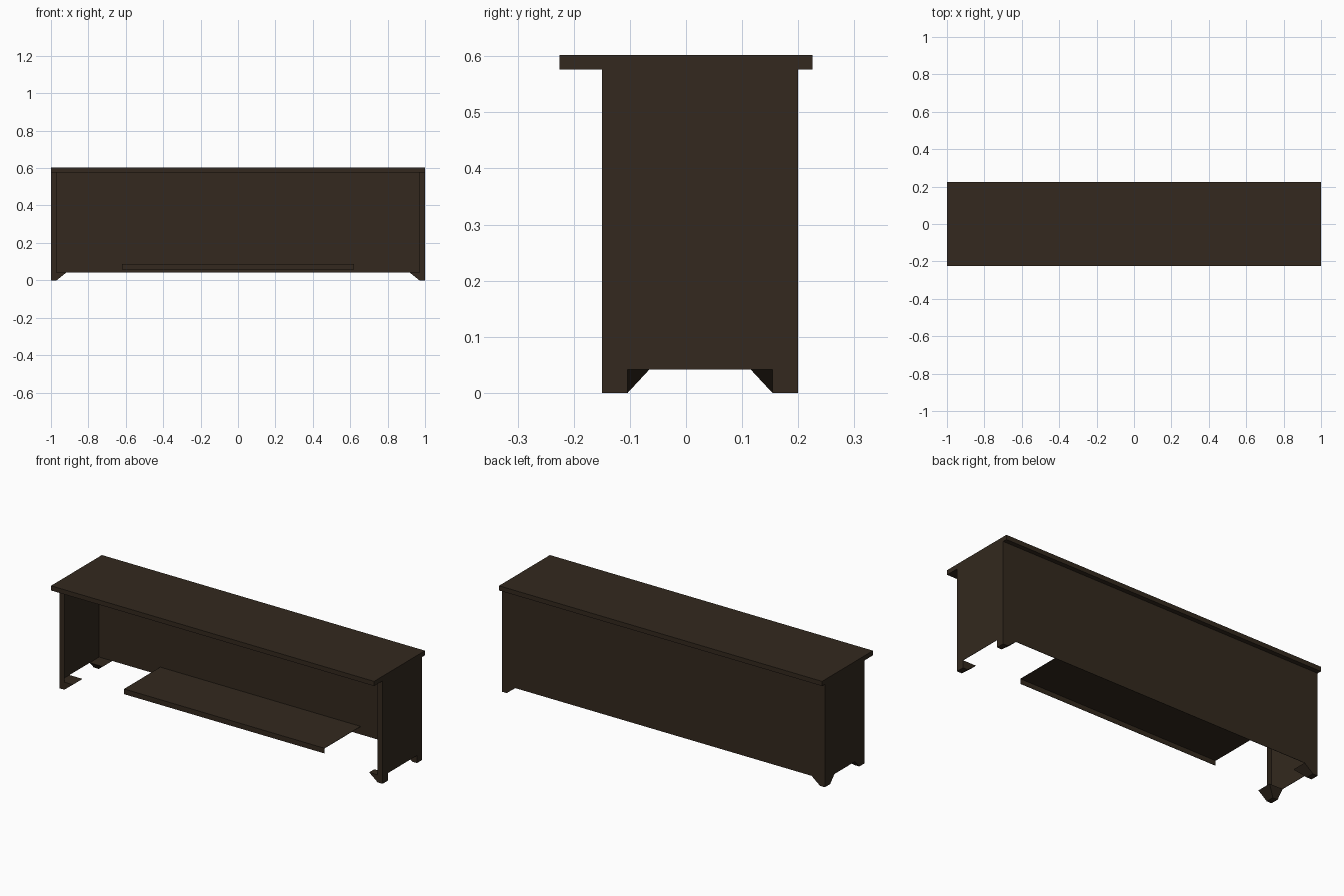
import bpy
import bmesh

if "Cube" in bpy.data.objects:
    bpy.data.objects.remove(bpy.data.objects["Cube"], do_unlink=True)

# Dark stained wood
wood = bpy.data.materials.new("dark_brown_wood")
wood.use_nodes = True
COLOUR = (0.033, 0.022, 0.013, 1)
wood.diffuse_color = COLOUR
wood.node_tree.nodes["Principled BSDF"].inputs["Base Color"].default_value = COLOUR


def tapered_block(name, bottom, top, z0, z1):
    """Solid between two rectangles given as (x0, x1, y0, y1)."""
    bm = bmesh.new()
    rings = []
    for (x0, x1, y0, y1), z in ((bottom, z0), (top, z1)):
        corners = ((x0, y0), (x1, y0), (x1, y1), (x0, y1))
        rings.append([bm.verts.new((x, y, z)) for x, y in corners])
    low, high = rings
    bm.faces.new(low)
    bm.faces.new(high)
    for i in range(4):
        j = (i + 1) % 4
        bm.faces.new((low[i], low[j], high[j], high[i]))
    bmesh.ops.recalc_face_normals(bm, faces=bm.faces)
    mesh = bpy.data.meshes.new(name)
    bm.to_mesh(mesh)
    bm.free()
    mesh.materials.append(wood)
    obj = bpy.data.objects.new(name, mesh)
    bpy.context.collection.objects.link(obj)
    return obj


def box(name, x0, x1, y0, y1, z0, z1):
    return tapered_block(name, (x0, x1, y0, y1), (x0, x1, y0, y1), z0, z1)


FRONT, BACK = -0.15, 0.20      # carcass depth
BASE, UNDER, TOP = 0.042, 0.576, 0.602
STILE = 0.03                   # front edge width
SKIN = 0.002                   # thin panel thickness

# Worktop and thin back panel
box("worktop", -1, 1, -0.225, 0.225, UNDER, TOP)
box("back_panel", -1, 1, BACK - SKIN, BACK, BASE, UNDER)

# Sides with front stiles, and bracket feet: all flare along the front,
# the right pair also flares in depth
for end, label in ((1, "left"), (-1, "right")):
    def span(width):
        return sorted((end, end * (1 - width)))

    box(f"{label}_side_panel", *span(SKIN), FRONT, BACK, BASE, UNDER)
    box(f"{label}_front_stile", *span(STILE), FRONT, FRONT + SKIN, BASE, UNDER)

    flare = 0.046 if end > 0 else 0.085
    for edge, inward, place in ((FRONT, 1, "front"), (BACK, -1, "back")):
        def footprint(width, depth):
            return (*span(width), *sorted((edge, edge + inward * depth)))
        tapered_block(f"{place}_{label}_foot", footprint(STILE, 0.046),
                      footprint(0.083, flare), 0, BASE)

# Low shelf: thin sheet with a hanging front lip
box("shelf", -0.62, 0.62, -0.12, BACK - SKIN, 0.085, 0.087)
box("shelf_lip", -0.62, 0.62, -0.122, -0.12, 0.058, 0.087)
